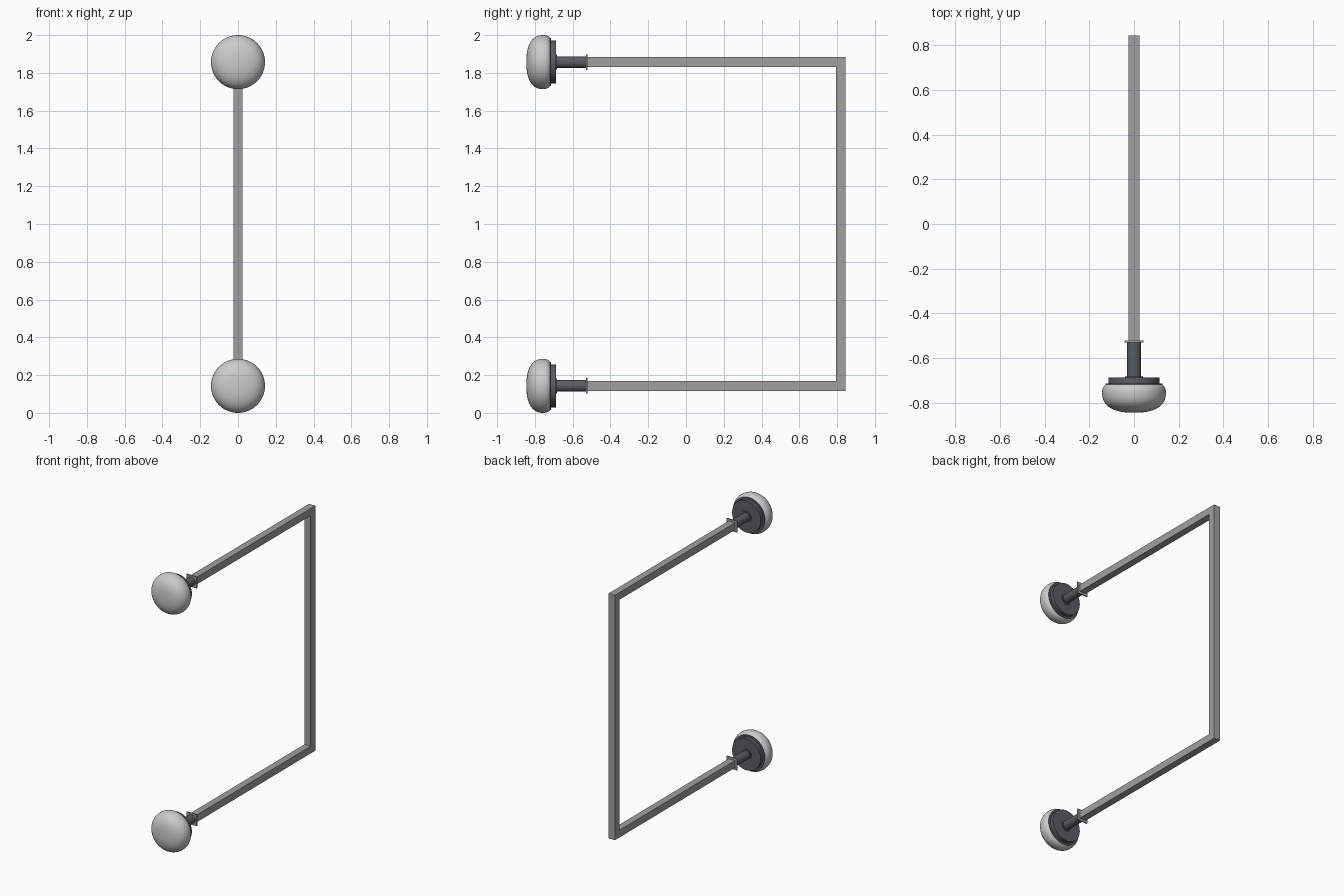
import bpy, bmesh, math
from mathutils import Matrix, Vector

if "Cube" in bpy.data.objects:
    bpy.data.objects.remove(bpy.data.objects["Cube"])

LOW, HIGH = 0.143, 1.857   # heights of the two arms
HALF = 0.026               # half thickness of the square bar


def material(name, v):
    m = bpy.data.materials.new(name)
    m.diffuse_color = (*v, 1)
    m.use_nodes = True
    m.node_tree.nodes["Principled BSDF"].inputs["Base Color"].default_value = m.diffuse_color
    return m


dark = material("dark_metal", (0.10, 0.11, 0.12))
steel = material("steel", (0.35, 0.35, 0.35))
pale = material("pale_shell", (0.8, 0.8, 0.8))


def finish(name, bm, mat, smooth=False):
    bmesh.ops.recalc_face_normals(bm, faces=bm.faces)
    me = bpy.data.meshes.new(name)
    bm.to_mesh(me)
    bm.free()
    ob = bpy.data.objects.new(name, me)
    bpy.context.collection.objects.link(ob)
    me.materials.append(mat)
    if smooth:
        bpy.context.view_layer.objects.active = ob
        ob.select_set(True)
        bpy.ops.object.shade_smooth_by_angle(angle=math.radians(35))
        ob.select_set(False)
    return ob


def lathe(name, profile, z, mat, steps=64):
    """Spin (radius, y) points around a y-axis at height z."""
    bm = bmesh.new()
    vs = [bm.verts.new((r, y, z)) for r, y in profile]
    es = [bm.edges.new(p) for p in zip(vs, vs[1:])]
    bmesh.ops.spin(bm, geom=vs + es, cent=(0, 0, z), axis=(0, 1, 0),
                   angle=math.tau, steps=steps)
    bmesh.ops.remove_doubles(bm, verts=bm.verts, dist=1e-5)
    return finish(name, bm, mat, True)


def knob_profile():
    """Flattened dome in front, short rounded shoulder behind."""
    mid, r = -0.755, 0.143
    pts = []
    for i in range(17):
        a = i / 16 * math.pi / 2
        pts.append((r * math.sin(a) ** 0.8, mid - 0.09 * math.cos(a) ** 0.85
                    if i < 16 else mid))
    for i in range(1, 7):
        a = i / 6 * math.radians(65)
        pts.append((r - 0.028 * (1 - math.cos(a)), mid + 0.04 * math.sin(a)))
    return pts + [(0, pts[-1][1])]


# square bar frame, open towards the front
bm = bmesh.new()
f, b, t = -0.523, 0.845, HALF
outline = [(f, LOW - t), (b, LOW - t), (b, HIGH + t), (f, HIGH + t),
           (f, HIGH - t), (b - 2 * t, HIGH - t), (b - 2 * t, LOW + t), (f, LOW + t)]
face = bm.faces.new([bm.verts.new((-0.025, y, z)) for y, z in outline])
ext = bmesh.ops.extrude_face_region(bm, geom=[face])
bmesh.ops.translate(bm, vec=(0.05, 0, 0),
                    verts=[v for v in ext["geom"] if isinstance(v, bmesh.types.BMVert)])
finish("bar_frame", bm, steel)

for side, z in (("lower", LOW), ("upper", HIGH)):
    # rounded shell
    lathe(side + "_knob", knob_profile(), z, pale)
    # stepped backing disc
    lathe(side + "_backing_disc",
          [(0, -0.725), (0.127, -0.725), (0.127, -0.715), (0.114, -0.715),
           (0.114, -0.688), (0, -0.688)], z, dark)
    # stem with collar
    lathe(side + "_stem",
          [(0, -0.70), (0.04, -0.70), (0.04, -0.682), (0.031, -0.682),
           (0.031, -0.528), (0, -0.528)], z, dark, 32)
    # square end plate
    bm = bmesh.new()
    bmesh.ops.create_cube(bm, size=1, matrix=Matrix.Translation((0, -0.526, z))
                          @ Matrix.Diagonal((0.083, 0.008, 0.083, 1)))
    finish(side + "_end_plate", bm, steel)
